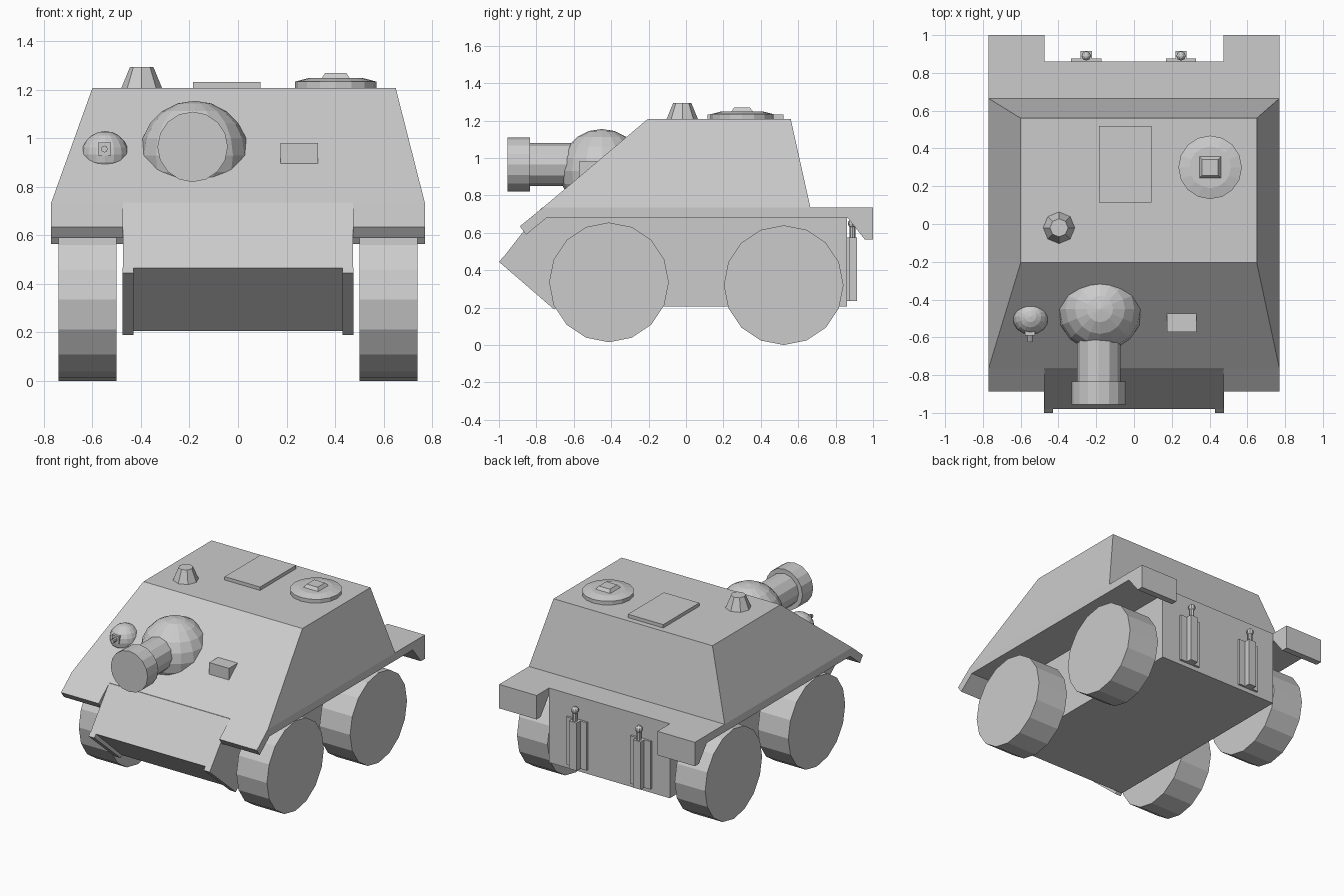
import bpy, bmesh
from math import pi
from mathutils import Matrix, Vector

if "Cube" in bpy.data.objects:
    bpy.data.objects.remove(bpy.data.objects["Cube"])


def finish(name, bm):
    bmesh.ops.recalc_face_normals(bm, faces=bm.faces)
    me = bpy.data.meshes.new(name)
    bm.to_mesh(me)
    bm.free()
    ob = bpy.data.objects.new(name, me)
    bpy.context.collection.objects.link(ob)
    return ob


def prism(name, pts, x0, x1):
    """Side profile (y, z) extruded from x0 to x1."""
    bm = bmesh.new()
    f = bm.faces.new([bm.verts.new((x0, y, z)) for y, z in pts])
    g = bmesh.ops.extrude_face_region(bm, geom=[f])
    bmesh.ops.translate(bm, vec=(x1 - x0, 0, 0),
                        verts=[v for v in g["geom"] if isinstance(v, bmesh.types.BMVert)])
    return finish(name, bm)


def frustum(name, low, high, z0, z1):
    """Solid between two rectangles (x0, x1, y0, y1) at heights z0 and z1."""
    bm = bmesh.new()
    for (xa, xb, ya, yb), z in ((low, z0), (high, z1)):
        for x in (xa, xb):
            for y in (ya, yb):
                bm.verts.new((x, y, z))
    bmesh.ops.convex_hull(bm, input=bm.verts[:])
    bmesh.ops.dissolve_limit(bm, angle_limit=0.01, verts=bm.verts[:], edges=bm.edges[:])
    return finish(name, bm)


def box(name, x0, x1, y0, y1, z0, z1):
    return frustum(name, (x0, x1, y0, y1), (x0, x1, y0, y1), z0, z1)


def cyl(name, start, axis, length, r0, r1, n):
    """Cylinder or cone from a start point along an axis."""
    bm = bmesh.new()
    axis = Vector(axis)
    rot = {(1, 0, 0): Matrix.Rotation(pi / 2, 4, 'Y'),
           (0, 1, 0): Matrix.Rotation(-pi / 2, 4, 'X'),
           (0, 0, 1): Matrix.Identity(4)}[tuple(int(a) for a in axis)]
    mat = Matrix.Translation(Vector(start) + axis * length / 2) @ rot
    bmesh.ops.create_cone(bm, cap_ends=True, segments=n, radius1=r0, radius2=r1,
                          depth=length, matrix=mat)
    return finish(name, bm)


def ball(name, c, r, u, v):
    bm = bmesh.new()
    bmesh.ops.create_uvsphere(bm, u_segments=u, v_segments=v, radius=r,
                              matrix=Matrix.Translation(c))
    return finish(name, bm)


X, Y, Z = (1, 0, 0), (0, 1, 0), (0, 0, 1)

# Hull body and sloped upper casing
prism("lower_hull", [(-.77, .735), (-.98, .465), (-.69, .205), (.86, .205), (.86, .735)], -.475, .475)
frustum("upper_casing", (-.77, .77, -.765, .665), (-.6, .65, -.205, .56), .735, 1.208)

# Fenders, nose side plates and wheels on both sides
fender = [(-.765, .735), (-.888, .635), (-.855, .59), (-.745, .68),
          (.865, .68), (.955, .565), (1, .565), (1, .735)]
nose = [(-1, .445), (-.705, .19), (-.69, .205), (-.98, .467)]
for s, side in ((1, "right"), (-1, "left")):
    prism("fender_" + side, fender, s * .475, s * .77)
    prism("nose_plate_" + side, nose, s * .43, s * .476)
    for y, z, end in ((-.412, .335, "front"), (.522, .32, "rear")):
        cyl(f"{end}_wheel_{side}", (.5 if s > 0 else -.74, y, z), X, .24, .32, .32, 16)

# Main gun
ball("gun_ball", (-.18, -.45, .93), .225, 16, 10)
cyl("gun_barrel", (-.187, -.85, .965), Y, .4, .115, .115, 12)
cyl("gun_muzzle", (-.187, -.955, .965), Y, .12, .145, .145, 16)

# Small gun
ball("small_gun_ball", (-.548, -.49, .933), .097, 16, 10)
box("small_gun_block", -.578, -.524, -.59, -.5, .93, .982)
cyl("small_gun_barrel", (-.551, -.625, .956), Y, .08, .014, .014, 8)

# Vision block on the front slope
box("vision_block", .175, .33, -.573, -.45, .895, .98)

# Roof fittings
cyl("roof_vent", (-.397, -.02, 1.2), Z, .095, .087, .048, 8)
box("square_hatch", -.185, .093, .115, .52, 1.2, 1.232)
cyl("round_hatch", (.403, .3, 1.2), Z, .034, .168, .168, 16)
cyl("round_hatch_lid", (.403, .3, 1.234), Z, .015, .168, .11, 16)
frustum("hatch_knob", (.343, .463, .24, .36), (.36, .446, .258, .342), 1.245, 1.27)

# Rear brackets with pins
for x, side in ((-.253, "left"), (.249, "right")):
    for s in (-1, 1):
        a, b = sorted((x + s * .03, x + s * .08))
        box("rear_bracket_strip_" + side, a, b, .85, .875, .235, .575)
    box("rear_bracket_core_" + side, x - .03, x + .03, .85, .915, .235, .575)
    cyl("rear_pin_" + side, (x, .89, .57), Z, .08, .016, .016, 8)
    ball("rear_pin_head_" + side, (x, .89, .65), .025, 8, 6)
